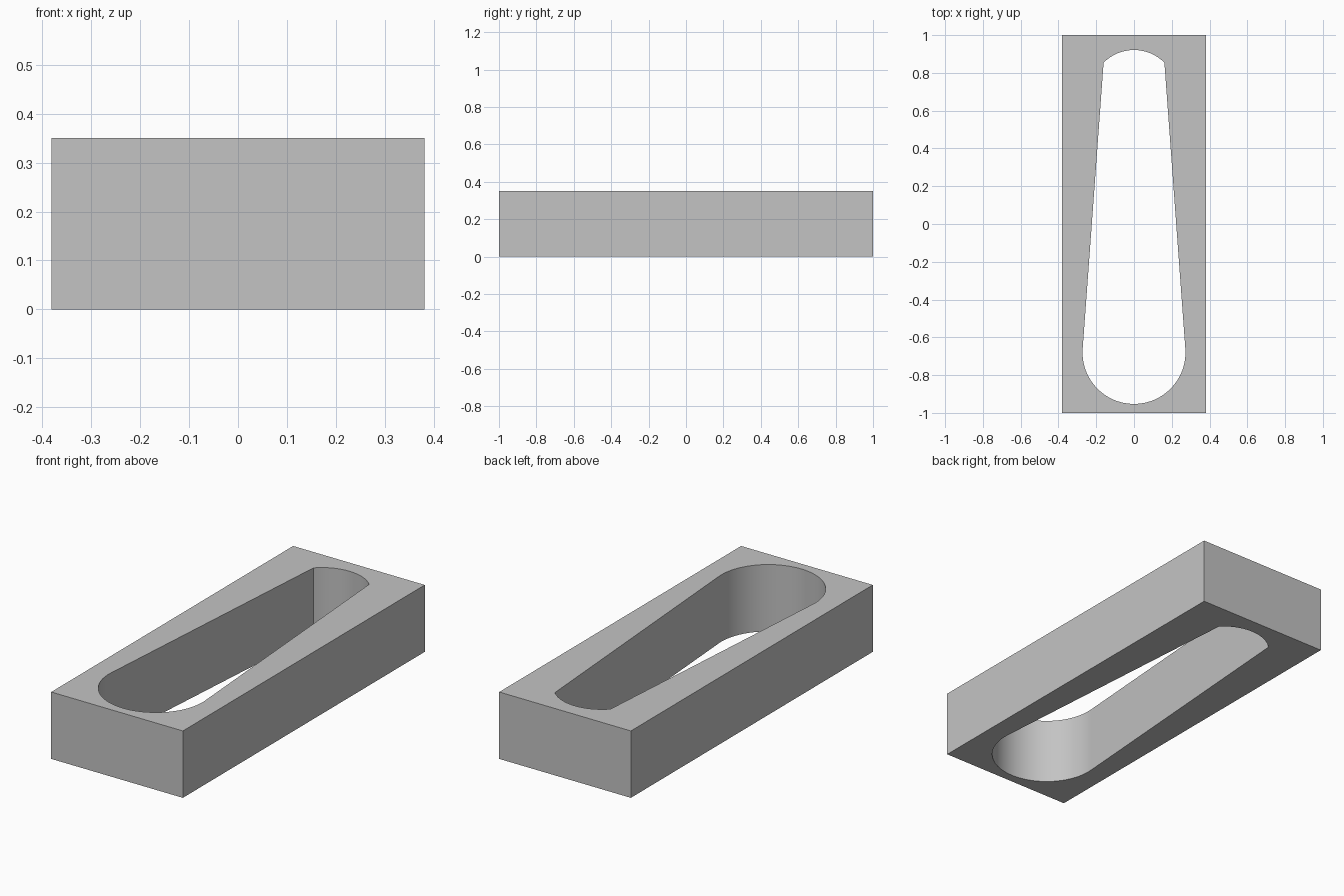
import bpy
import bmesh
import math

cube = bpy.data.objects.get("Cube")
if cube:
    bpy.data.objects.remove(cube, do_unlink=True)

HALF_X, HALF_Y, HEIGHT = 0.381, 1.0, 0.35

# Teardrop slot: a wide round end, straight tapering sides, a shallow narrow end
WIDE_Y, WIDE_R = -0.68, 0.2725
NARROW_Y, NARROW_R = 0.694, 0.227
CORNER_X, CORNER_Y = 0.161, 0.854


def arc(cy, r, start, end, steps):
    angles = [start + (end - start) * i / steps for i in range(steps + 1)]
    return [(r * math.cos(a), cy + r * math.sin(a)) for a in angles]


# The sides leave the wide end at a tangent and meet the narrow end at a corner
dy = CORNER_Y - WIDE_Y
tangent = math.atan2(dy, CORNER_X) - math.acos(WIDE_R / math.hypot(CORNER_X, dy))
corner = math.atan2(CORNER_Y - NARROW_Y, CORNER_X)
slot = arc(WIDE_Y, WIDE_R, tangent, -math.pi - tangent, 64)
slot += arc(NARROW_Y, NARROW_R, math.pi - corner, corner, 32)
outline = [(-HALF_X, -HALF_Y), (HALF_X, -HALF_Y), (HALF_X, HALF_Y), (-HALF_X, HALF_Y)]

# Flat plate with the slot left open
bm = bmesh.new()
for loop in (outline, slot):
    verts = [bm.verts.new((x, y, 0)) for x, y in loop]
    for a, b in zip(verts, verts[1:] + verts[:1]):
        bm.edges.new((a, b))
bmesh.ops.triangle_fill(bm, use_beauty=True, edges=bm.edges[:], normal=(0, 0, 1))
bm.normal_update()
for face in bm.faces:
    if face.normal.z < 0:
        face.normal_flip()
mesh = bpy.data.meshes.new("slotted_block")
bm.to_mesh(mesh)
bm.free()

block = bpy.data.objects.new("slotted_block", mesh)
bpy.context.collection.objects.link(block)

# Thicken upwards into a solid block
solid = block.modifiers.new("thickness", 'SOLIDIFY')
solid.thickness = HEIGHT
solid.offset = 1
bpy.ops.object.select_all(action='DESELECT')
block.select_set(True)
bpy.context.view_layer.objects.active = block
bpy.ops.object.modifier_apply(modifier=solid.name)
bpy.ops.object.shade_smooth_by_angle(angle=math.radians(30))

# Plain grey
grey = bpy.data.materials.new("light_grey")
grey.use_nodes = True
colour = (0.55, 0.55, 0.55, 1)
grey.diffuse_color = colour
grey.node_tree.nodes["Principled BSDF"].inputs["Base Color"].default_value = colour
block.data.materials.append(grey)
